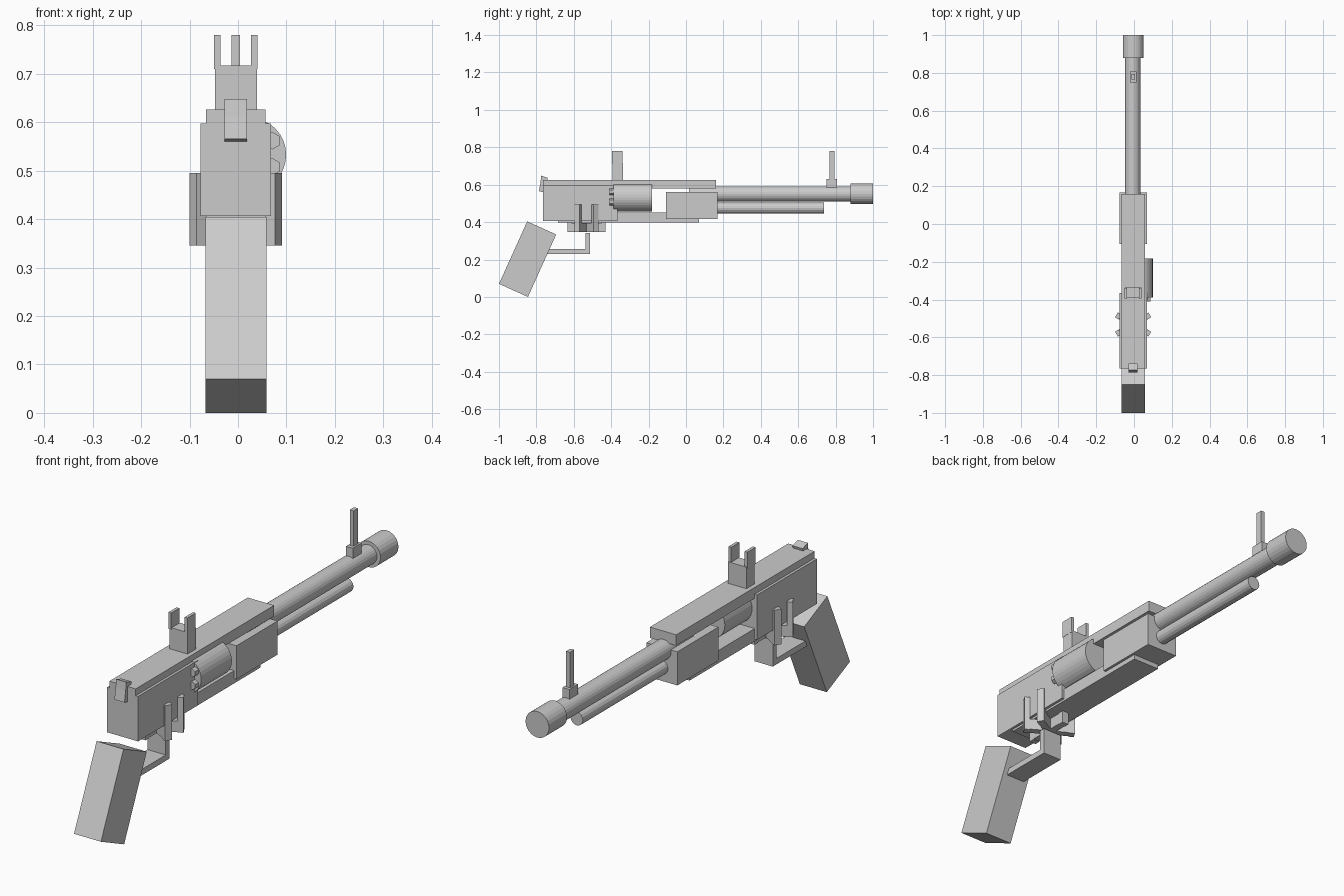
import bpy, bmesh
from math import cos, sin, pi, radians
from mathutils import Matrix, Vector

if "Cube" in bpy.data.objects:
    bpy.data.objects.remove(bpy.data.objects["Cube"])

CX = -0.0045  # centre plane of the body


def finish(name, bm):
    bmesh.ops.recalc_face_normals(bm, faces=bm.faces[:])
    me = bpy.data.meshes.new(name)
    bm.to_mesh(me)
    bm.free()
    ob = bpy.data.objects.new(name, me)
    bpy.context.collection.objects.link(ob)
    return ob


def add_box(bm, x, y, z, mat=Matrix()):
    size = Vector((x[1] - x[0], y[1] - y[0], z[1] - z[0]))
    mid = Vector((x[0] + x[1], y[0] + y[1], z[0] + z[1])) / 2
    bmesh.ops.create_cube(bm, size=1, matrix=mat @ Matrix.Translation(mid) @ Matrix.Diagonal((*size, 1)))


def box(name, x, y, z):
    bm = bmesh.new()
    add_box(bm, x, y, z)
    return finish(name, bm)


def tube(name, x, z, r, y0, y1, sides=24):
    bm = bmesh.new()
    m = Matrix.Translation((x, (y0 + y1) / 2, z)) @ Matrix.Rotation(pi / 2, 4, 'X')
    bmesh.ops.create_cone(bm, cap_ends=True, segments=sides, radius1=r, radius2=r, depth=y1 - y0, matrix=m)
    return finish(name, bm)


def prism(name, pts, x0, x1):
    """Side profile (y, z) extruded across x."""
    bm = bmesh.new()
    f = bm.faces.new([bm.verts.new((x0, y, z)) for y, z in pts])
    ext = bmesh.ops.extrude_face_region(bm, geom=[f])
    verts = [v for v in ext['geom'] if isinstance(v, bmesh.types.BMVert)]
    bmesh.ops.translate(bm, verts=verts, vec=(x1 - x0, 0, 0))
    return finish(name, bm)


# Main body
wide, narrow = (-0.077, 0.068), (-0.066, 0.057)
box("receiver", wide, (-0.765, -0.365), (0.407, 0.597))
box("top_rail", narrow, (-0.765, 0.16), (0.58, 0.626))
box("bottom_strap", narrow, (-0.685, 0.07), (0.398, 0.452))
box("forearm_block", wide, (-0.107, 0.168), (0.418, 0.56))

# Barrel assembly
tube("barrel", CX - 0.002, 0.55, 0.041, 0.015, 0.9)
tube("muzzle", CX, 0.551, 0.055, 0.88, 1.0)
tube("lower_tube", CX, 0.476, 0.029, 0.0, 0.737, 16)

# Offset rotating drum with six rims at its rear
tube("drum", 0.023, 0.533, 0.0765, -0.388, -0.183, 32)
for i in range(6):
    a = radians(30 + 60 * i)
    tube(f"drum_rim_{i + 1}", 0.024 + 0.054 * cos(a), 0.535 + 0.054 * sin(a), 0.018, -0.41, -0.385, 6)

# Rear sight
box("rear_sight_base", (-0.047, 0.039), (-0.392, -0.337), (0.62, 0.717))
for side, x in (("left", -0.043), ("right", 0.0335)):
    box(f"rear_sight_prong_{side}", (x - 0.0065, x + 0.0065), (-0.395, -0.34), (0.71, 0.78))

# Front sight
box("front_sight_base", (-0.02, 0.012), (0.75, 0.808), (0.575, 0.63))
box("front_sight_post", (-0.0135, 0.0045), (0.766, 0.794), (0.62, 0.78))

# Hammer
prism("hammer", [(-0.774, 0.648), (-0.739, 0.637), (-0.746, 0.61), (-0.755, 0.558),
                 (-0.786, 0.566), (-0.778, 0.612)], -0.028, 0.019)

# Star of three crossed U-shaped brackets under the receiver
bm = bmesh.new()
for i in range(3):
    m = Matrix.Translation((CX, -0.532, 0)) @ Matrix.Rotation(radians(30 + 60 * i), 4, 'Z')
    add_box(bm, (-0.102, 0.102), (-0.015, 0.015), (0.348, 0.395), m)
    for s in (-1, 1):
        xs = sorted((s * 0.079, s * 0.102))
        add_box(bm, xs, (-0.015, 0.015), (0.346, 0.495), m)
finish("star_bracket", bm)

# Grip and the guard reaching forward from it
prism("grip", [(-0.849, 0.404), (-0.694, 0.334), (-0.845, 0.0), (-1.0, 0.07)], -0.067, 0.059)
prism("guard", [(-0.76, 0.23), (-0.512, 0.23), (-0.512, 0.342), (-0.538, 0.342),
                (-0.538, 0.255), (-0.76, 0.255)], CX - 0.043, CX + 0.043)
